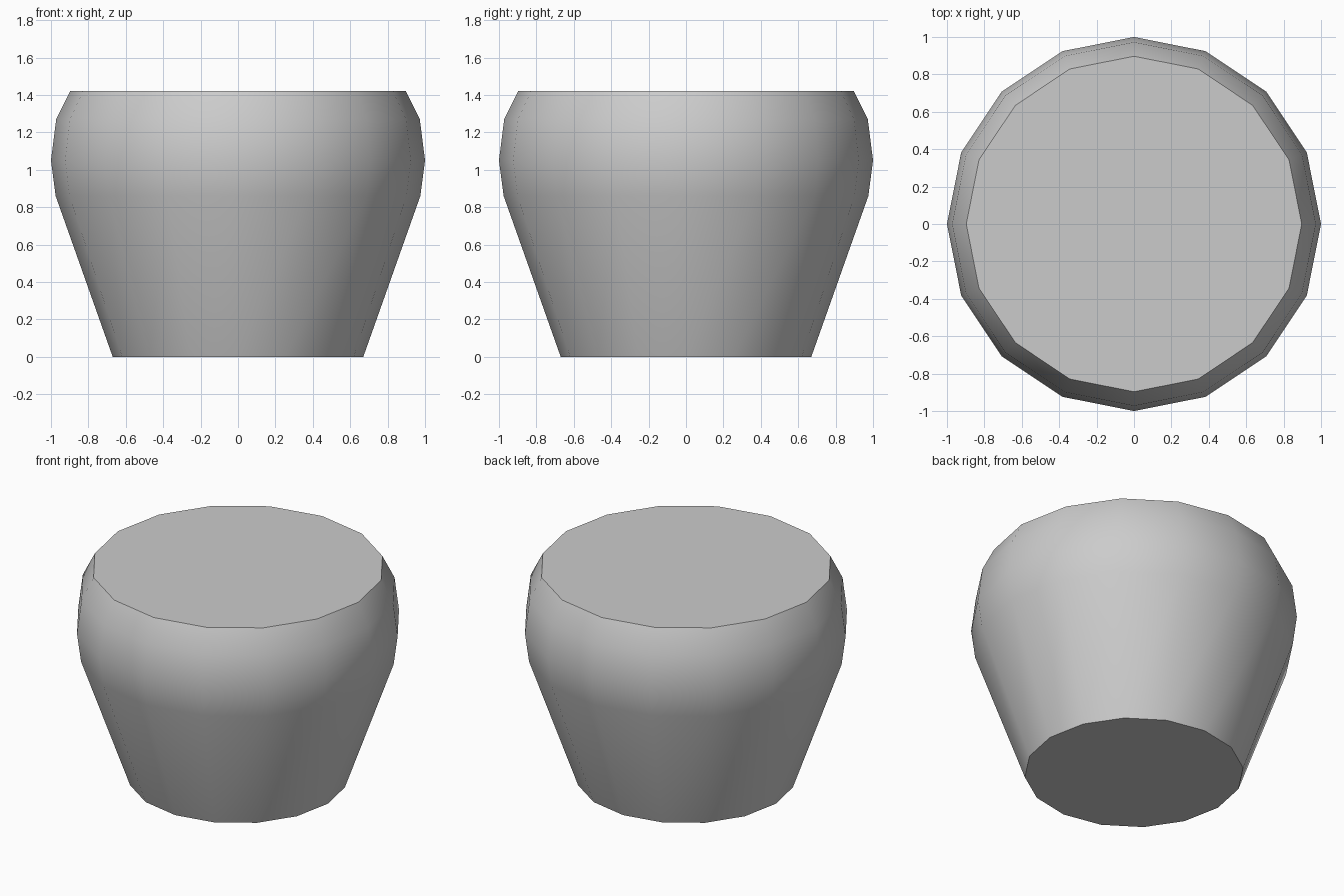
import bpy, bmesh
from math import cos, sin, tau, radians

if "Cube" in bpy.data.objects:
    bpy.data.objects.remove(bpy.data.objects["Cube"])

SIDES = 16
# Profile of the pot: radius, height
PROFILE = [(0.67, 0.0), (0.975, 0.86), (1.0, 1.05), (0.972, 1.27), (0.897, 1.42)]

# Lathe the profile into a closed 16-sided body
bm = bmesh.new()
rings = [[bm.verts.new((r * cos(tau * i / SIDES), r * sin(tau * i / SIDES), z))
          for i in range(SIDES)] for r, z in PROFILE]
for low, high in zip(rings, rings[1:]):
    for i in range(SIDES):
        j = (i + 1) % SIDES
        bm.faces.new((low[i], low[j], high[j], high[i]))

# Flat base and flat top
bm.faces.new(rings[0][::-1])
bm.faces.new(rings[-1])

mesh = bpy.data.meshes.new("pot_body")
bm.to_mesh(mesh)
bm.free()
pot = bpy.data.objects.new("pot_body", mesh)
bpy.context.collection.objects.link(pot)

# Smooth sides, crisp rims
bpy.context.view_layer.objects.active = pot
pot.select_set(True)
bpy.ops.object.shade_smooth_by_angle(angle=radians(40))
